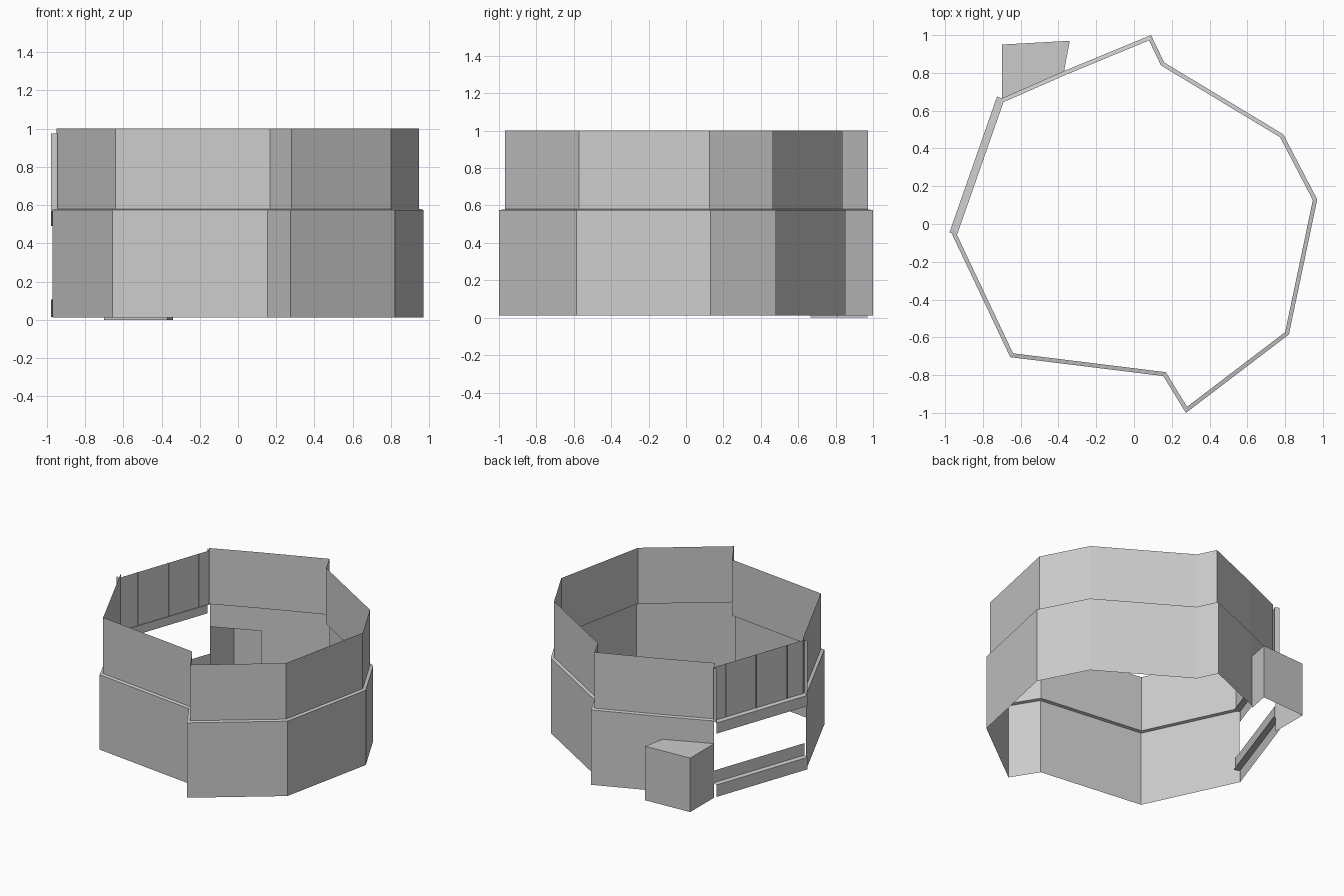
import bpy
from mathutils import Vector

if "Cube" in bpy.data.objects:
    bpy.data.objects.remove(bpy.data.objects["Cube"])

# Plan outline, clockwise from the alcove corner to the window corner
PLAN = [Vector(p) for p in [
    (-0.70, 0.665), (-0.37, 0.81), (0.09, 1.0), (0.16, 0.855), (0.79, 0.475),
    (0.97, 0.13), (0.82, -0.585), (0.275, -1.0), (0.155, -0.805),
    (-0.655, -0.705), (-0.97, -0.04)]]


def mesh(name, verts, faces):
    me = bpy.data.meshes.new(name)
    me.from_pydata([tuple(v) for v in verts], [], faces)
    ob = bpy.data.objects.new(name, me)
    bpy.context.collection.objects.link(ob)
    return ob


def inset(path, d):
    """Mitred offset of an open path towards its right-hand (inner) side."""
    out = []
    for i, p in enumerate(path):
        segs = []
        if i > 0:
            segs.append((p - path[i - 1]).normalized())
        if i < len(path) - 1:
            segs.append((path[i + 1] - p).normalized())
        n = [Vector((s.y, -s.x)) for s in segs]
        m = (n[0] + n[-1]).normalized()
        out.append(p + m * (d / m.dot(n[0])))
    return out


def sweep(name, path, profile):
    """Sheet made by sweeping (inset, z) points along a plan path."""
    k = len(path)
    verts = []
    for d, z in profile:
        verts += [(q.x, q.y, z) for q in inset(path, d)]
    faces = [(r * k + i, r * k + i + 1, (r + 1) * k + i + 1, (r + 1) * k + i)
             for r in range(len(profile) - 1) for i in range(k - 1)]
    return mesh(name, verts, faces)


# Main walls: lower storey, narrow ledge and inset upper storey
sweep("lower_wall", PLAN[1:], [(0, 0.013), (0, 0.575)])
sweep("wall_above_alcove", PLAN[:2], [(0, 0.40), (0, 0.575)])
sweep("ledge", PLAN, [(0, 0.575), (0.022, 0.58)])
sweep("upper_wall", PLAN, [(0.022, 0.58), (0.022, 1.0)])

# Alcove: three walls and a roof, open to the room
corners = [PLAN[0], Vector((-0.70, 0.95)), Vector((-0.34, 0.97)), PLAN[1]]
sweep("alcove_walls", corners, [(0, 0.0), (0, 0.405)])
mesh("alcove_roof", [(c.x, c.y, 0.405) for c in corners], [(3, 2, 1, 0)])

# Window side: panel over a sill, an open gap, and a low stepped rail
line = [Vector((-0.977, -0.045)), Vector((-0.725, 0.675))]
sweep("window_panel", line, [(0.032, 0.975), (0.032, 0.575)])
sweep("window_sill", line, [(0.042, 0.575), (0, 0.57), (0, 0.49)])
sweep("low_rail", line, [(0.032, 0.20), (0.032, 0.11)])
sweep("low_rail_step", line, [(0.042, 0.11), (0, 0.105), (0, 0.015)])

# Upright fins across the window panel
inner = inset(line, 0.036)
for i, t in enumerate((0.0, 0.2, 0.54, 0.87, 1.0)):
    a, b = line[0].lerp(line[1], t), inner[0].lerp(inner[1], t)
    if 0 < t < 1:
        a = b.lerp(a, 0.35)
    mesh("window_fin_%d" % i,
         [(a.x, a.y, 0.575), (b.x, b.y, 0.575), (b.x, b.y, 0.975), (a.x, a.y, 0.975)],
         [(0, 1, 2, 3)])
